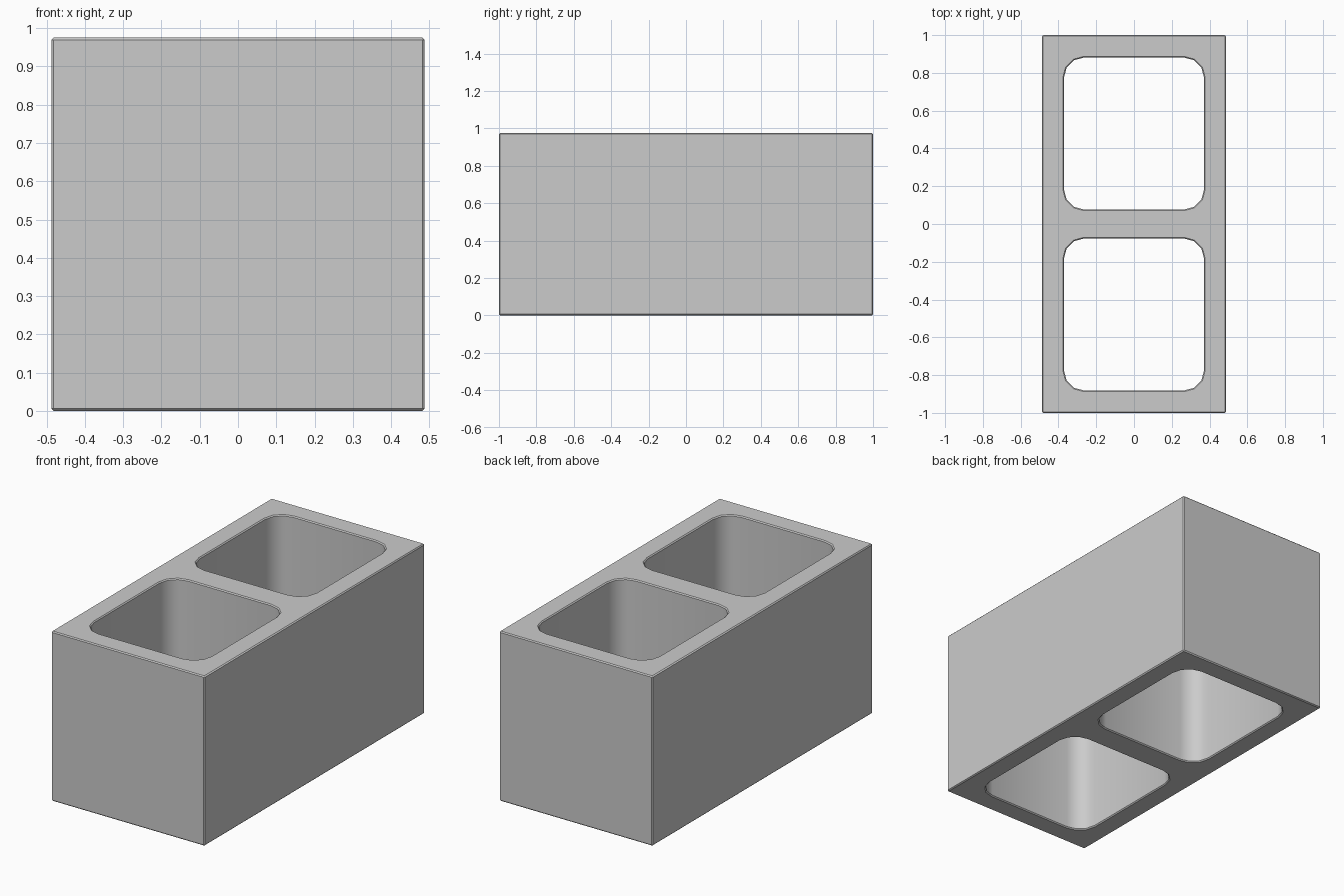
import bpy, bmesh, math

if "Cube" in bpy.data.objects:
    bpy.data.objects.remove(bpy.data.objects["Cube"])

W, L, H = 0.975, 2.0, 0.975   # block size
B = 0.006                     # small edge chamfer


def rounded_rect(cx, cy, w, l, r, segs):
    """Outline points of a rounded rectangle."""
    pts = []
    for k, (sx, sy) in enumerate([(1, 1), (-1, 1), (-1, -1), (1, -1)]):
        ox, oy = cx + sx * (w / 2 - r), cy + sy * (l / 2 - r)
        for i in range(segs + 1):
            a = math.pi / 2 * (k + i / segs)
            pts.append((ox + r * math.cos(a), oy + r * math.sin(a)))
    return pts


def add_outline(curve, pts):
    s = curve.splines.new('POLY')
    s.points.add(len(pts) - 1)
    for p, (x, y) in zip(s.points, pts):
        p.co = (x, y, 0, 1)
    s.use_cyclic_u = True


# Block profile with two hollow cores, extruded with chamfered rims
curve = bpy.data.curves.new("hollow_block", 'CURVE')
curve.dimensions = '2D'
curve.fill_mode = 'BOTH'
curve.extrude = H / 2 - B
curve.bevel_depth = B
curve.bevel_resolution = 0
curve.offset = -B
add_outline(curve, rounded_rect(0, 0, W, L, B, 1))
for side in (-1, 1):
    add_outline(curve, rounded_rect(0, side * 0.479, 0.742, 0.805, 0.107, 3))

block = bpy.data.objects.new("hollow_block", curve)
bpy.context.collection.objects.link(block)
block.location.z = H / 2
bpy.context.view_layer.objects.active = block
block.select_set(True)
bpy.ops.object.convert(target='MESH')
block = bpy.context.object

# Weld the caps to the walls and smooth only the core corners
bm = bmesh.new()
bm.from_mesh(block.data)
bmesh.ops.remove_doubles(bm, verts=bm.verts, dist=0.0005)
bmesh.ops.recalc_face_normals(bm, faces=bm.faces)
bm.to_mesh(block.data)
bm.free()
bpy.ops.object.shade_smooth_by_angle(angle=math.radians(40))
